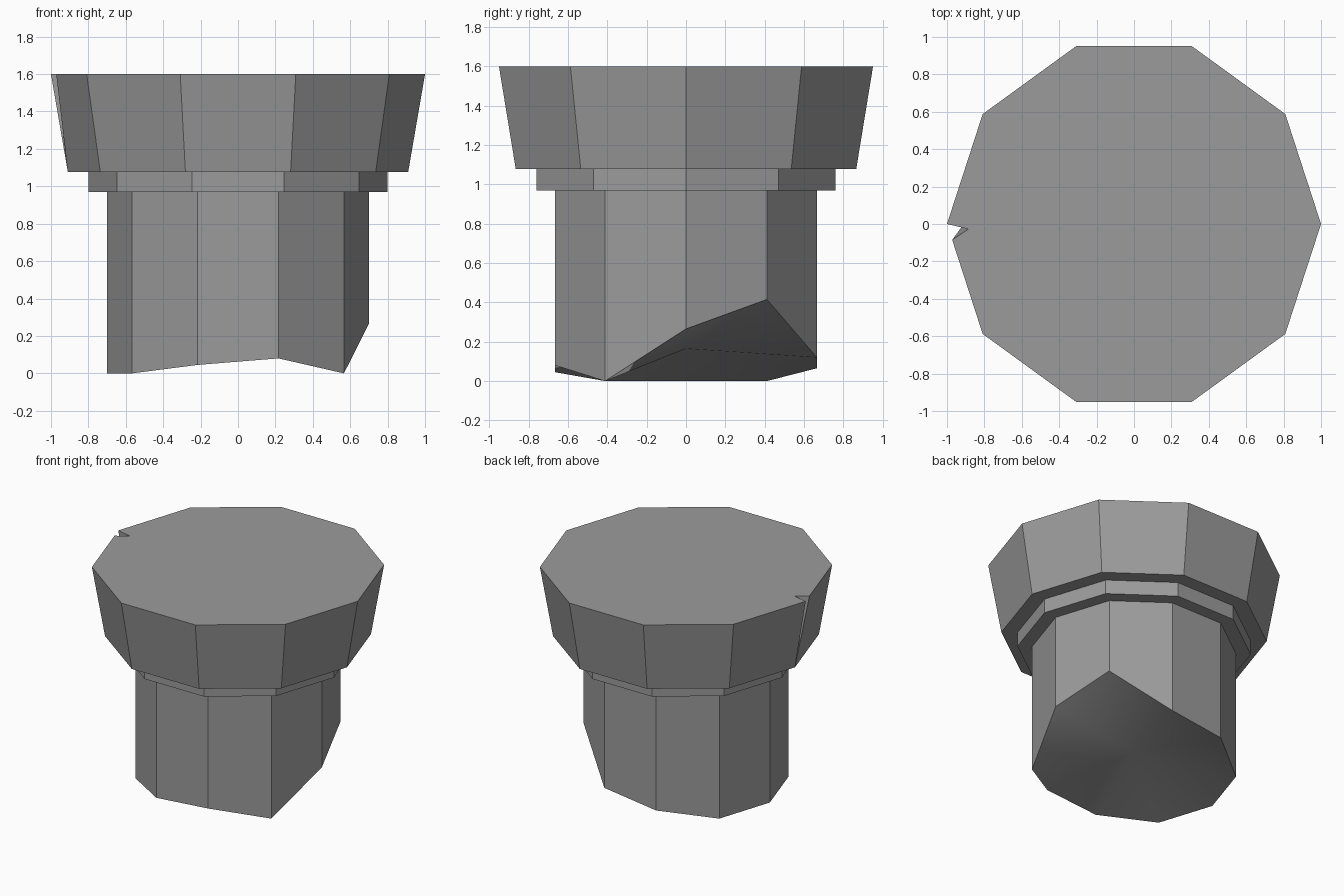
import bpy, bmesh
from math import cos, sin, tau

SIDES = 10
TOP, LEDGE, NECK = 1.6, 1.077, 0.97

cube = bpy.data.objects.get("Cube")
if cube:
    bpy.data.objects.remove(cube)

stone = bpy.data.materials.new("grey_stone")
stone.use_nodes = True
colour = (0.33, 0.33, 0.33, 1)
stone.diffuse_color = colour
stone.node_tree.nodes["Principled BSDF"].inputs["Base Color"].default_value = colour


def ring(bm, radius, heights):
    """Ten-sided loop of vertices, with one height per corner."""
    return [bm.verts.new((radius * cos(tau * i / SIDES), radius * sin(tau * i / SIDES), z))
            for i, z in enumerate(heights)]


def level(z):
    return [z] * SIDES


def bridge(bm, lower, upper, skip=None):
    """Join two loops with flat quads."""
    for i in range(SIDES):
        if i != skip:
            j = (i + 1) % SIDES
            bm.faces.new((lower[i], lower[j], upper[j], upper[i]))


def finish(bm, name):
    mesh = bpy.data.meshes.new(name)
    bm.to_mesh(mesh)
    bm.free()
    mesh.materials.append(stone)
    obj = bpy.data.objects.new(name, mesh)
    bpy.context.collection.objects.link(obj)
    return obj


# Flared capital with a narrow chipped crack at one corner
bm = bmesh.new()
inner = ring(bm, 0.8, level(LEDGE))
lower = ring(bm, 0.91, level(LEDGE))
upper = ring(bm, 1.0, level(TOP))
bridge(bm, inner, lower)
bridge(bm, lower, upper, skip=5)
crack_in = bm.verts.new((-0.885, -0.027, TOP))
crack_out = bm.verts.new((-0.972, -0.085, TOP))
bm.faces.new((lower[5], lower[6], upper[6], crack_out))
bm.faces.new((lower[5], crack_in, upper[5]))
bm.faces.new((lower[5], crack_out, crack_in))
bm.faces.new(upper[:6] + [crack_in, crack_out] + upper[6:])
finish(bm, "capital")

# Collar under the capital
bm = bmesh.new()
inner = ring(bm, 0.7, level(NECK))
lower = ring(bm, 0.8, level(NECK))
upper = ring(bm, 0.8, level(LEDGE))
bridge(bm, inner, lower)
bridge(bm, lower, upper)
finish(bm, "collar")

# Shaft with a jagged broken end
bm = bmesh.new()
broken = ring(bm, 0.7, [0.265, 0.415, 0.12, 0.065, 0, 0, 0, 0.045, 0.08, 0])
upper = ring(bm, 0.7, level(NECK))
bridge(bm, broken, upper)
centre = bm.verts.new((0, 0, 0.165))
for i in range(SIDES):
    face = bm.faces.new((broken[(i + 1) % SIDES], broken[i], centre))
    face.smooth = True
    bm.edges.get((broken[i], broken[(i + 1) % SIDES])).smooth = False
finish(bm, "broken_shaft")
